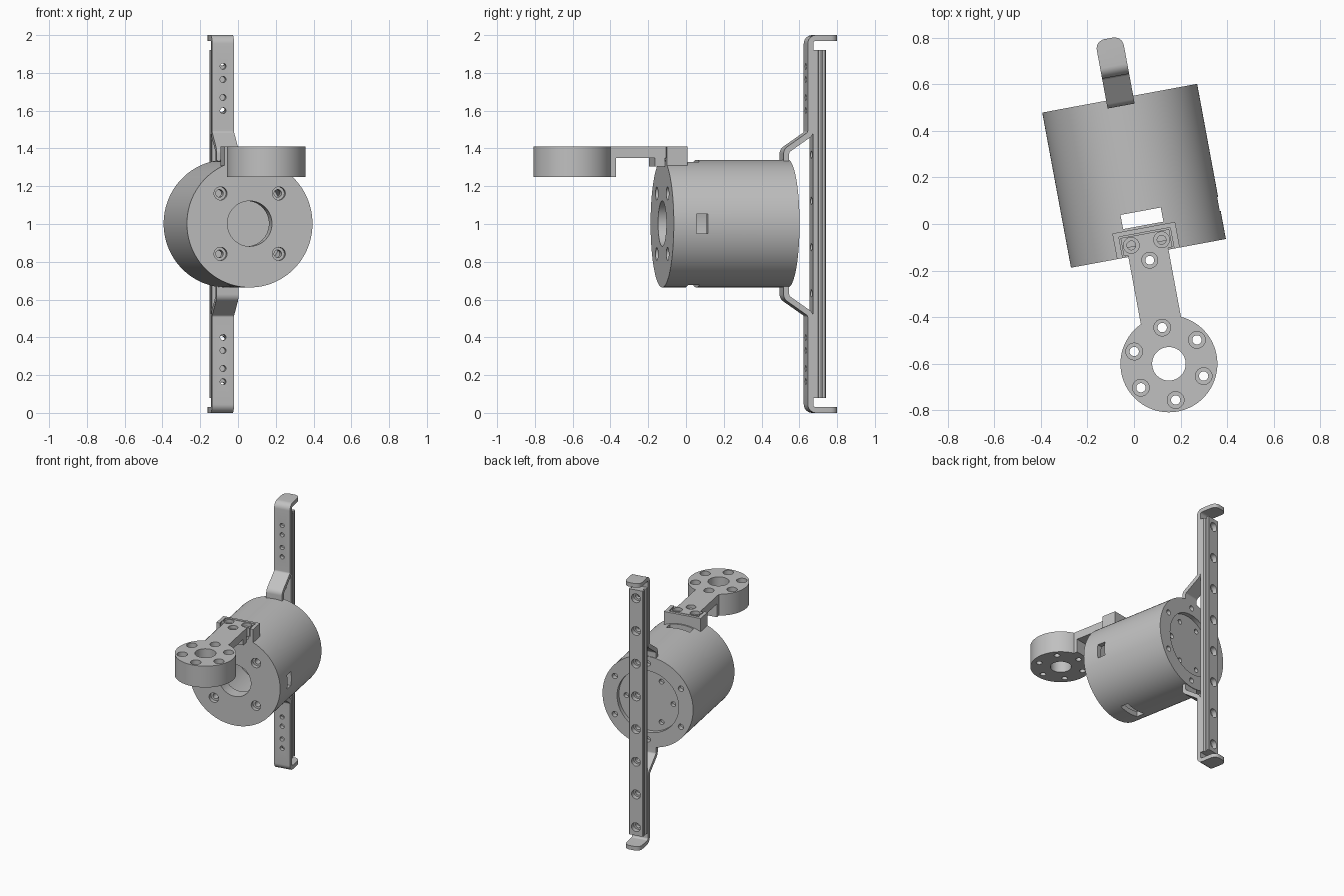
import bpy, bmesh, math
from mathutils import Matrix, Vector

cube = bpy.data.objects.get("Cube")
if cube:
    bpy.data.objects.remove(cube)

grey = bpy.data.materials.new("plain_grey")
grey.use_nodes = True
COLOR = (0.53, 0.53, 0.53, 1)
grey.diffuse_color = COLOR
grey.node_tree.nodes["Principled BSDF"].inputs["Base Color"].default_value = COLOR

# Everything is built along local y, then turned a little about z
PLACE = Matrix.Translation((0.062, -0.126, 0)) @ Matrix.Rotation(math.radians(10.5), 4, 'Z')
AXIS_Z = 1.002
RADIUS = 0.338
TOP = 1.41


def to_object(name, bm):
    bmesh.ops.recalc_face_normals(bm, faces=bm.faces)
    mesh = bpy.data.meshes.new(name)
    bm.to_mesh(mesh)
    bm.free()
    obj = bpy.data.objects.new(name, mesh)
    bpy.context.collection.objects.link(obj)
    return obj


def box(name, x, y, z):
    bm = bmesh.new()
    bmesh.ops.create_cube(bm, size=1)
    for v in bm.verts:
        v.co = [lo + (c + 0.5) * (hi - lo) for c, (lo, hi) in zip(v.co, (x, y, z))]
    return to_object(name, bm)


def tube(name, r, axis, a, b, lo, hi, seg=24):
    """Cylinder along 'y' at (x=a, z=b) or along 'z' at (x=a, y=b)."""
    bm = bmesh.new()
    bmesh.ops.create_cone(bm, cap_ends=True, segments=seg, radius1=r, radius2=r, depth=hi - lo)
    mid = (lo + hi) / 2
    if axis == 'y':
        m = Matrix.Translation((a, mid, b)) @ Matrix.Rotation(math.pi / 2, 4, 'X')
    else:
        m = Matrix.Translation((a, b, mid))
    bm.transform(m)
    return to_object(name, bm)


def prism(name, points, direction):
    """Extrude a closed outline along a vector."""
    bm = bmesh.new()
    face = bm.faces.new([bm.verts.new(p) for p in points])
    new = bmesh.ops.extrude_face_region(bm, geom=[face])["geom"]
    bmesh.ops.translate(bm, vec=direction, verts=[g for g in new if isinstance(g, bmesh.types.BMVert)])
    return to_object(name, bm)


def combine(obj, others, operation='DIFFERENCE'):
    for other in others:
        mod = obj.modifiers.new("cut", 'BOOLEAN')
        mod.operation, mod.object, mod.solver = operation, other, 'EXACT'
    bpy.context.view_layer.update()
    done = bpy.data.meshes.new_from_object(obj.evaluated_get(bpy.context.evaluated_depsgraph_get()))
    obj.modifiers.clear()
    obj.data = done
    for other in others:
        bpy.data.objects.remove(other)
    return obj


def finish(obj):
    obj.data.materials.clear()
    obj.data.materials.append(grey)
    obj.data.shade_smooth()
    obj.data.set_sharp_from_angle(angle=math.radians(30))
    obj.matrix_world = PLACE


def ring(r, count, start):
    for i in range(count):
        a = math.radians(start + 360 * i / count)
        yield r * math.cos(a), r * math.sin(a)


# Hollow housing with a bore, screw holes, three windows and a recessed back
housing = tube("housing", RADIUS, 'y', 0, AXIS_Z, 0, 0.677, 128)
cuts = [tube("cut", 0.3, 'y', 0, AXIS_Z, 0.09, 0.6, 96),
        tube("cut", 0.12, 'y', 0, AXIS_Z, -0.1, 0.2, 64),
        tube("cut", 0.23, 'y', 0, AXIS_Z, 0.645, 0.8, 64),
        box("cut", (-0.088, 0.088), (0.122, 0.184), (0.5, 1.5)),
        box("cut", (0.2, 0.5), (0.122, 0.184), (AXIS_Z - 0.052, AXIS_Z + 0.052))]
for sx in (-1, 1):
    for sz in (-1, 1):
        x, z = sx * 0.157, AXIS_Z + sz * 0.16
        cuts += [tube("cut", 0.035, 'y', x, z, -0.1, 0.03), tube("cut", 0.02, 'y', x, z, -0.1, 0.12)]
for x, z in ring(0.285, 6, 30):
    cuts.append(tube("cut", 0.02, 'y', x, AXIS_Z + z, 0.64, 0.8))
for x, z in ring(0.175, 6, 0):
    cuts.append(tube("cut", 0.018, 'y', x, AXIS_Z + z, 0.615, 0.8))
finish(combine(housing, cuts))

# Saddle: a U-shaped block on top of the housing that holds the arm head
saddle = box("saddle", (-0.137, 0.137), (0, 0.112), (1.3, TOP))
finish(combine(saddle, [box("cut", (-0.112, 0.112), (-0.1, 0.092), (1.35, 1.5)),
                        box("cut", (-0.1, 0.1), (-0.1, 0.04), (1.2, 1.5)),
                        tube("cut", RADIUS - 0.001, 'y', 0, AXIS_Z, -0.1, 0.3, 128)]))

# Arm: disc, neck and head in one piece, with counterbored holes
DISC_Y = -0.482
NECK = (-0.0875, 0.0875)
arm = tube("arm", 0.208, 'z', 0, DISC_Y, 1.25, TOP, 96)
for x, y, bottom in ((NECK, (DISC_Y, -0.265), 1.25), (NECK, (-0.3, 0.05), 1.35),
                     (NECK, (-0.055, -0.002), 1.305), ((-0.106, 0.106), (0.008, 0.086), 1.345)):
    combine(arm, [box("add", x, y, (bottom, TOP))], 'UNION')
cuts = [tube("cut", 0.072, 'z', 0, DISC_Y, 1, 2, 48)]
for x, y in ring(0.158, 6, 30):
    cuts += [tube("cut", 0.02, 'z', x, DISC_Y + y, 1, 2),
             tube("cut", 0.036, 'z', x, DISC_Y + y, 1.36, 2)]
for x, y in ((-0.066, 0.047), (0.066, 0.047), (0, -0.03)):
    cuts += [tube("cut", 0.019, 'z', x, y, 1, 2), tube("cut", 0.034, 'z', x, y, 1.385, 2)]
finish(combine(arm, cuts))


def fillet(path, r, steps=6):
    """Round the inner corners of an open path."""
    pts = [Vector(p) for p in path]
    out = [pts[0]]
    for a, b, c in zip(pts, pts[1:], pts[2:]):
        d1, d2 = (a - b).normalized(), (c - b).normalized()
        half = d1.angle(d2) / 2
        centre = b + (d1 + d2).normalized() * (r / math.sin(half))
        s = b + d1 * (r / math.tan(half)) - centre
        e = b + d2 * (r / math.tan(half)) - centre
        out += [centre + s.lerp(e, i / steps).normalized() * r for i in range(steps + 1)]
    return out + [pts[-1]]


def strip_outline(path, thick):
    """Give an open path a thickness, as a closed outline."""
    sides = ([], [])
    for i, p in enumerate(path):
        d = (path[min(i + 1, len(path) - 1)] - path[max(i - 1, 0)]).normalized()
        n = Vector((-d.y, d.x)) * thick / 2
        sides[0].append(p + n)
        sides[1].append(p - n)
    return sides[0] + sides[1][::-1]


# Two bent straps, mirrored above and below, each with a hooked end
HALF = 0.059
path = fillet([(0.658, 1.325), (0.658, 1.388), (0.788, 1.478), (0.788, 1.985), (0.938, 1.985)], 0.03)
outline = strip_outline(path, 0.03)
for name, flip in (("upper_strap", False), ("lower_strap", True)):
    level = (lambda z: 2 - z) if flip else (lambda z: z)
    strap = prism(name, [(-HALF, p.x, level(p.y)) for p in outline], (2 * HALF, 0, 0))
    bm = bmesh.new()
    bm.from_mesh(strap.data)
    tip = [e for e in bm.edges if all(v.co.y > 0.93 for v in e.verts)
           and abs(e.verts[0].co.x - e.verts[1].co.x) < 0.001]
    bmesh.ops.bevel(bm, geom=tip, offset=0.04, segments=6, profile=0.5, affect='EDGES')
    bm.to_mesh(strap.data)
    bm.free()
    finish(combine(strap, [tube("cut", 0.016, 'y', 0, level(z), 0.7, 0.85)
                           for z in (1.6, 1.67, 1.765, 1.835)]))

# Guide rail with side grooves and a row of counterbored holes
side = [(0.055, 0.803), (0.055, 0.828), (0.043, 0.834), (0.043, 0.846),
        (0.055, 0.852), (0.055, 0.866), (0.049, 0.872)]
profile = side + [(-x, y) for x, y in reversed(side)]
rail = prism("guide_rail", [(x, y, 0.08) for x, y in profile], (0, 0, 1.84))
cuts = []
for i in range(8):
    z = 1 + (i - 3.5) * 0.245
    cuts += [tube("cut", 0.02, 'y', 0, z, 0.7, 1), tube("cut", 0.033, 'y', 0, z, 0.835, 1)]
finish(combine(rail, cuts))
